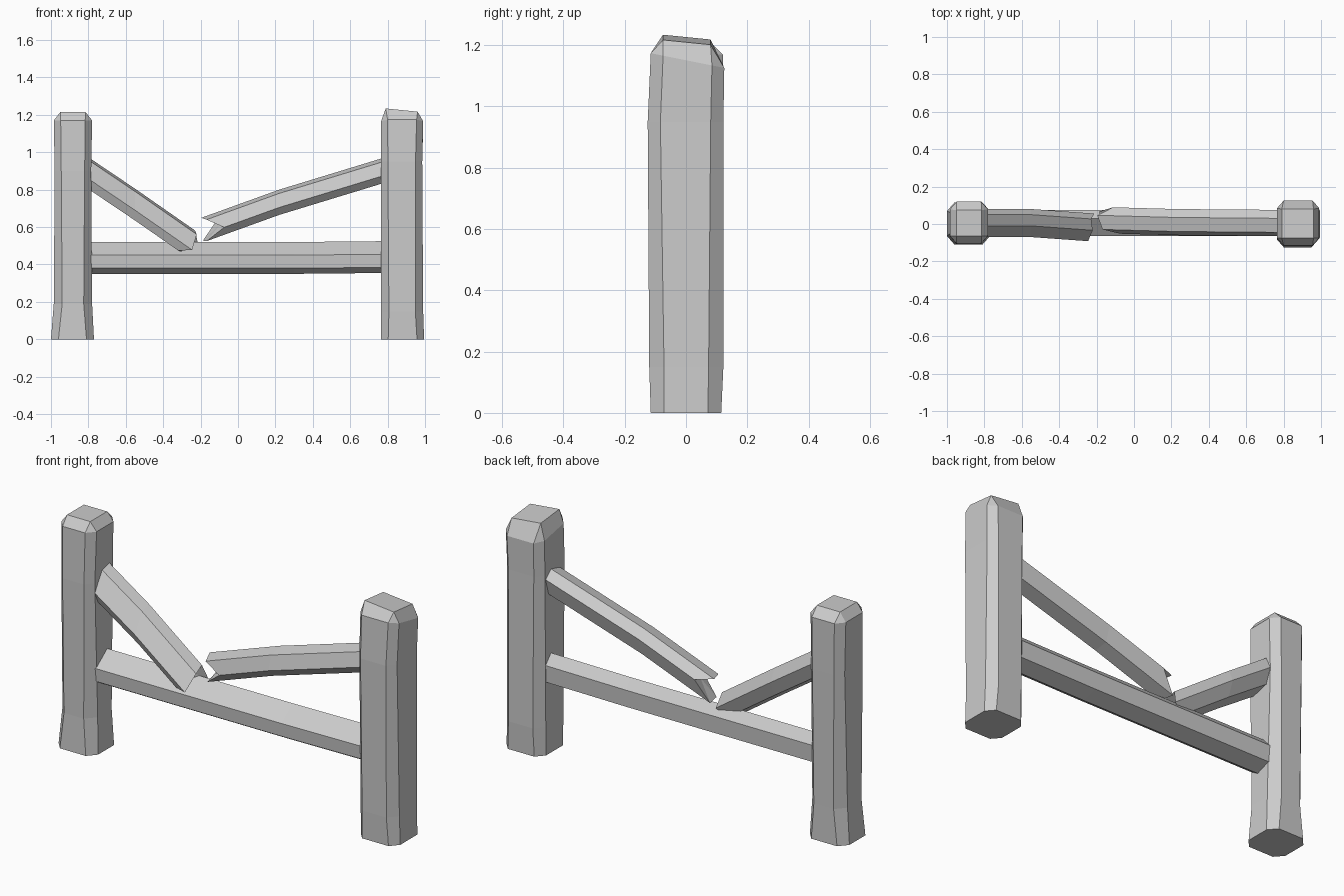
import bpy, bmesh
from mathutils import Vector

cube = bpy.data.objects.get("Cube")
if cube:
    bpy.data.objects.remove(cube)

wood = bpy.data.materials.new("weathered_grey")
wood.use_nodes = True
GREY = (0.6, 0.6, 0.6, 1)
wood.diffuse_color = GREY
wood.node_tree.nodes["Principled BSDF"].inputs["Base Color"].default_value = GREY


def loft(name, rings, tips=(None, None)):
    """Skin a series of rings; a tip point turns an end cap into a fan."""
    bm = bmesh.new()
    loops = [[bm.verts.new(p) for p in ring] for ring in rings]
    n = len(loops[0])
    for a, b in zip(loops, loops[1:]):
        for i in range(n):
            j = (i + 1) % n
            bm.faces.new((a[i], a[j], b[j], b[i]))
    for loop, tip in zip((loops[0], loops[-1]), tips):
        if tip is None:
            bm.faces.new(loop)
        else:
            centre = bm.verts.new(tip)
            for i in range(n):
                bm.faces.new((loop[i], loop[(i + 1) % n], centre))
    bmesh.ops.remove_doubles(bm, verts=bm.verts, dist=0.0005)
    bmesh.ops.recalc_face_normals(bm, faces=bm.faces)
    mesh = bpy.data.meshes.new(name)
    bm.to_mesh(mesh)
    bm.free()
    mesh.materials.append(wood)
    obj = bpy.data.objects.new(name, mesh)
    bpy.context.collection.objects.link(obj)


def post_ring(z, x0, x1, y0, y1, c, tilt_x=0, tilt_y=0):
    """Rectangle with cut corners, optionally tilted."""
    d = c * 1.15
    pts = [(x0 + c, y0), (x1 - c, y0), (x1, y0 + d), (x1, y1 - d),
           (x1 - c, y1), (x0 + c, y1), (x0, y1 - d), (x0, y0 + d)]
    xm, ym = (x0 + x1) / 2, (y0 + y1) / 2
    return [(x, y, z + tilt_x * (x - xm) + tilt_y * (y - ym)) for x, y in pts]


# Posts, slightly flared and worn, with a bevelled top
loft("right_post", [
    post_ring(0, -1, -0.77, -0.11, 0.115, 0.04),
    post_ring(0.19, -0.985, -0.78, -0.105, 0.115, 0.045),
    post_ring(0.9, -0.98, -0.785, -0.11, 0.12, 0.035),
    post_ring(1.17, -0.985, -0.78, -0.105, 0.12, 0.037),
    post_ring(1.215, -0.95, -0.815, -0.065, 0.075, 0)])
loft("left_post", [
    post_ring(0, 0.765, 0.995, -0.115, 0.115, 0.038),
    post_ring(0.15, 0.765, 0.99, -0.12, 0.122, 0.042),
    post_ring(0.95, 0.765, 0.985, -0.125, 0.122, 0.036),
    post_ring(1.15, 0.765, 0.99, -0.115, 0.125, 0.035, 0, -0.2),
    post_ring(1.218, 0.79, 0.96, -0.075, 0.08, 0, -0.1, -0.1)])


def rail(name, section, path, start=None, end=None):
    """Carry a section along a path; start/end shift corners to splinter it."""
    path = [Vector(p) for p in path]
    rings = [[p + Vector((0, y, z)) for y, z in section] for p in path]
    tips = [None, None]
    for k, shifts, nxt in ((0, start, 1), (-1, end, -2)):
        if shifts:
            out = (path[k] - path[nxt]).normalized()
            rings[k] = [p + out * s for p, s in zip(rings[k], shifts)]
            tips[k] = path[k] - out * 0.05
    loft(name, rings, tips)


# Whole lower rail
rail("lower_rail",
     [(0.03, 0.085), (-0.065, 0.015), (-0.06, -0.055),
      (-0.01, -0.085), (0.07, -0.055), (0.075, 0.035)],
     [(-0.81, 0, 0.435), (-0.53, 0, 0.435), (0.3, 0, 0.435), (0.81, 0, 0.44)])

# Snapped upper rail, one half on each post
rail("upper_rail_right_half",
     [(0.05, 0.085), (-0.01, 0.07), (-0.07, -0.03),
      (-0.045, -0.085), (0.05, -0.06), (0.08, 0.02)],
     [(-0.81, 0, 0.895), (-0.55, 0, 0.72), (-0.27, -0.02, 0.525)],
     end=[0.05, 0.06, 0.03, -0.06, 0.02, 0.07])
rail("upper_rail_left_half",
     [(0.03, 0.07), (-0.045, 0.05), (-0.065, -0.025),
      (-0.03, -0.065), (0.05, -0.055), (0.075, 0.03)],
     [(-0.14, 0.015, 0.6), (0.22, 0.005, 0.73), (0.81, 0, 0.91)],
     start=[0.06, 0.03, -0.07, 0.03, 0.05, -0.03])
